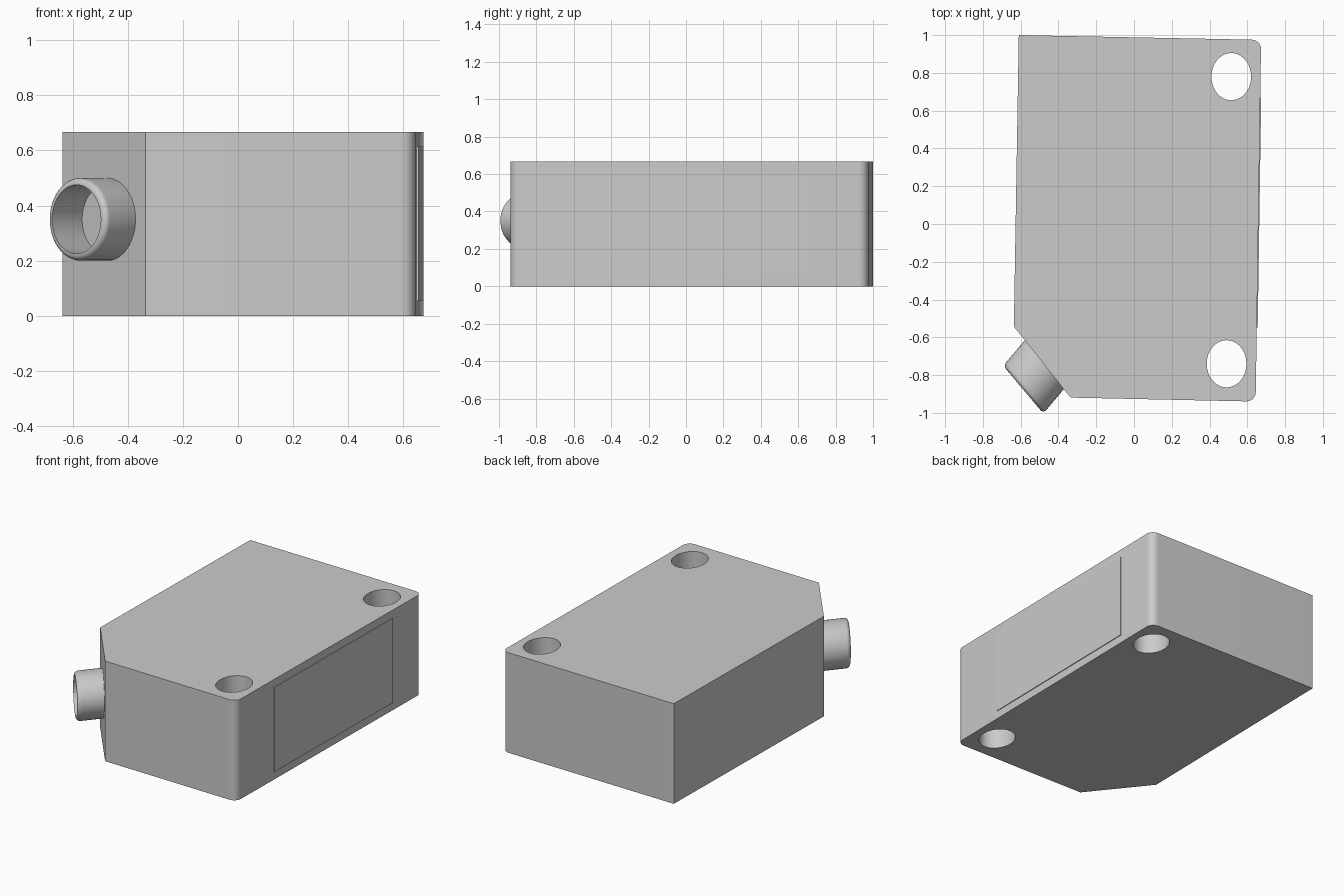
import bpy, bmesh, math
from mathutils import Matrix, Vector

if "Cube" in bpy.data.objects:
    bpy.data.objects.remove(bpy.data.objects["Cube"], do_unlink=True)

STRETCH = 1.19   # whole housing is stretched along y, so round parts become oval
HEIGHT = 0.667

grey = bpy.data.materials.new("housing_grey")
grey.use_nodes = True
grey.diffuse_color = (0.6, 0.6, 0.6, 1)
grey.node_tree.nodes["Principled BSDF"].inputs["Base Color"].default_value = (0.6, 0.6, 0.6, 1)


def make_object(name, bm):
    bmesh.ops.recalc_face_normals(bm, faces=bm.faces)
    mesh = bpy.data.meshes.new(name)
    bm.to_mesh(mesh)
    bm.free()
    mesh.materials.append(grey)
    obj = bpy.data.objects.new(name, mesh)
    bpy.context.collection.objects.link(obj)
    return obj


def activate(obj):
    bpy.ops.object.select_all(action='DESELECT')
    obj.select_set(True)
    bpy.context.view_layer.objects.active = obj


def smooth(obj):
    activate(obj)
    bpy.ops.object.shade_smooth_by_angle(angle=math.radians(32))


def prism(outline, z0, z1):
    bm = bmesh.new()
    face = bm.faces.new([bm.verts.new((x, y, z0)) for x, y in outline])
    new = bmesh.ops.extrude_face_region(bm, geom=[face])["geom"]
    bmesh.ops.translate(bm, vec=(0, 0, z1 - z0),
                        verts=[v for v in new if isinstance(v, bmesh.types.BMVert)])
    return bm


# Housing block with one cut corner and two rounded corners
FRONT_RIGHT, BACK_RIGHT = Vector((0.644, -0.94)), Vector((0.673, 0.975))
outline = [(-0.61, 1.0), (-0.636, -0.543), (-0.336, -0.919), FRONT_RIGHT, BACK_RIGHT]
bm = prism(outline, 0, HEIGHT)
uprights = [e for e in bm.edges
            if all(v.co.x > 0.6 for v in e.verts)
            and abs(e.verts[0].co.z - e.verts[1].co.z) > 0.1]
bmesh.ops.bevel(bm, geom=uprights, offset=0.05, segments=8, profile=0.5, affect='EDGES')
housing = make_object("housing", bm)

# Oval mounting holes cut right through
for x, y in ((0.515, 0.78), (0.49, -0.74)):
    bm = bmesh.new()
    bmesh.ops.create_cone(bm, cap_ends=True, segments=48, radius1=0.105, radius2=0.105, depth=2)
    bmesh.ops.scale(bm, vec=(1, STRETCH, 1), verts=bm.verts)
    bmesh.ops.translate(bm, vec=(x, y, HEIGHT / 2), verts=bm.verts)
    cutter = make_object("hole_cutter", bm)
    cutter.hide_render = True
    cut = housing.modifiers.new("hole", 'BOOLEAN')
    cut.object = cutter
    cut.operation = 'DIFFERENCE'
    cut.solver = 'EXACT'
    activate(housing)
    bpy.ops.object.modifier_apply(modifier=cut.name)
    bpy.data.objects.remove(cutter, do_unlink=True)
smooth(housing)

# Thin raised panel on the side
side = (BACK_RIGHT - FRONT_RIGHT).normalized()
out = Vector((side.y, -side.x)) * 0.005
start, end = FRONT_RIGHT + side * 0.39, FRONT_RIGHT + side * 1.61
make_object("side_panel", prism([start - out, end - out, end + out, start + out], 0.053, 0.615))

# Hollow connector sleeve on the cut corner: profile of (radius, distance along axis)
LENGTH, RADIUS, BORE, ROUND = 0.157, 0.15, 0.125, 0.022
profile = [(RADIUS, -0.03)]
for i in range(6):
    a = math.radians(90) * i / 5
    profile.append((RADIUS - ROUND + ROUND * math.cos(a), LENGTH - ROUND + ROUND * math.sin(a)))
profile += [(BORE, LENGTH), (BORE, 0.003), (0, 0.003)]
bm = bmesh.new()
verts = [bm.verts.new((r, 0, h)) for r, h in profile]
edges = [bm.edges.new(pair) for pair in zip(verts, verts[1:])]
bmesh.ops.spin(bm, geom=verts + edges, cent=(0, 0, 0), axis=(0, 0, 1),
               angle=math.tau, steps=48, use_duplicate=False)
bmesh.ops.remove_doubles(bm, verts=bm.verts, dist=0.0001)
aim = Vector((-1, -1, 0)).to_track_quat('Z', 'Y').to_matrix().to_4x4()
place = Matrix.Translation((-0.475, -0.745, 0.35)) @ Matrix.Diagonal((1, STRETCH, 1, 1)) @ aim
bm.transform(place)
smooth(make_object("connector_sleeve", bm))
